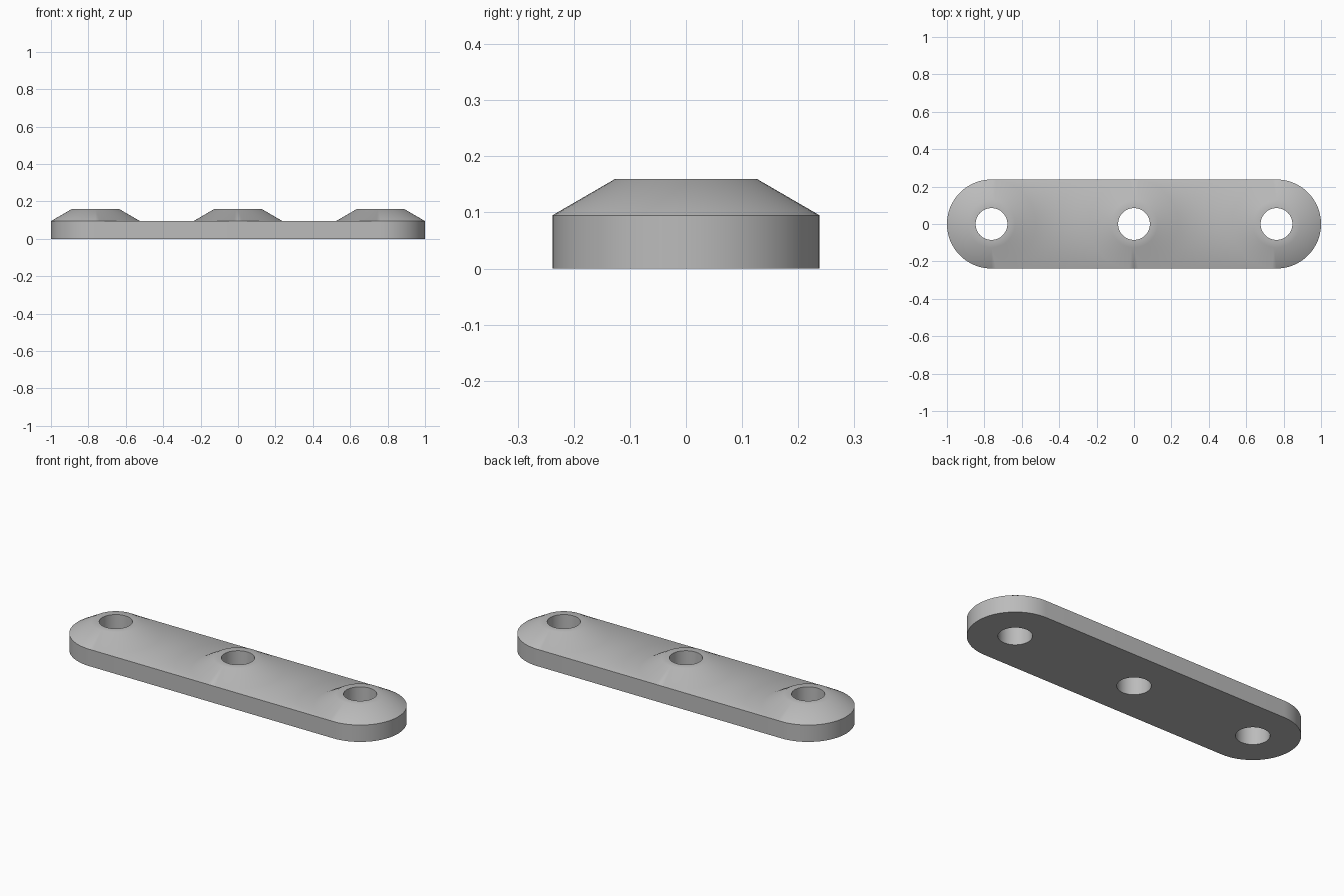
import bpy, bmesh
from math import cos, sin, pi, radians

if "Cube" in bpy.data.objects:
    bpy.data.objects.remove(bpy.data.objects["Cube"])

SEGMENTS = 64
QUARTER = SEGMENTS // 4
SPACING = 0.762
PLATE_R, BOSS_R, HOLE_R = 0.238, 0.126, 0.085
PLATE_Z, BOSS_Z = 0.095, 0.16

grey = bpy.data.materials.new("plain grey")
grey.use_nodes = True
colour = (0.5, 0.5, 0.5, 1)
grey.diffuse_color = colour
grey.node_tree.nodes["Principled BSDF"].inputs["Base Color"].default_value = colour

bm = bmesh.new()


def ring(x, radius, z):
    step = 2 * pi / SEGMENTS
    return [bm.verts.new((x + radius * cos(i * step), radius * sin(i * step), z))
            for i in range(SEGMENTS)]


def bridge(a, b, closed=True):
    count = len(a) if closed else len(a) - 1
    for i in range(count):
        j = (i + 1) % len(a)
        bm.faces.new((a[i], a[j], b[j], b[i]))


def right_arc(loop):
    return [loop[i % SEGMENTS] for i in range(-QUARTER, QUARTER + 1)]


def left_arc(loop):
    return [loop[i] for i in range(QUARTER, 3 * QUARTER + 1)]


# Three conical bosses, each with a through hole
tops, bottoms = [], []
for x in (-SPACING, 0, SPACING):
    hole_low = ring(x, HOLE_R, 0)
    hole_high = ring(x, HOLE_R, BOSS_Z)
    rim = ring(x, BOSS_R, BOSS_Z)
    foot = ring(x, PLATE_R, PLATE_Z)
    base = ring(x, PLATE_R, 0)
    for a, b in ((hole_low, hole_high), (hole_high, rim), (rim, foot), (base, hole_low)):
        bridge(a, b)
    tops.append(foot)
    bottoms.append(base)

# Flat web between neighbouring bosses, top and underside
for loops in (tops, bottoms):
    for a, b in zip(loops, loops[1:]):
        bridge(right_arc(a), left_arc(b)[::-1], closed=False)

# Outer wall: rounded ends and straight sides
bridge(left_arc(bottoms[0]), left_arc(tops[0]), closed=False)
bridge(right_arc(bottoms[-1]), right_arc(tops[-1]), closed=False)
for i in (QUARTER, 3 * QUARTER):
    bridge([loop[i] for loop in bottoms], [loop[i] for loop in tops], closed=False)

bmesh.ops.recalc_face_normals(bm, faces=bm.faces)
mesh = bpy.data.meshes.new("link_plate")
bm.to_mesh(mesh)
bm.free()
mesh.materials.append(grey)
plate = bpy.data.objects.new("link_plate", mesh)
bpy.context.collection.objects.link(plate)

# Smooth shading with crisp rims
bpy.ops.object.select_all(action="DESELECT")
plate.select_set(True)
bpy.context.view_layer.objects.active = plate
bpy.ops.object.shade_smooth_by_angle(angle=radians(40))
